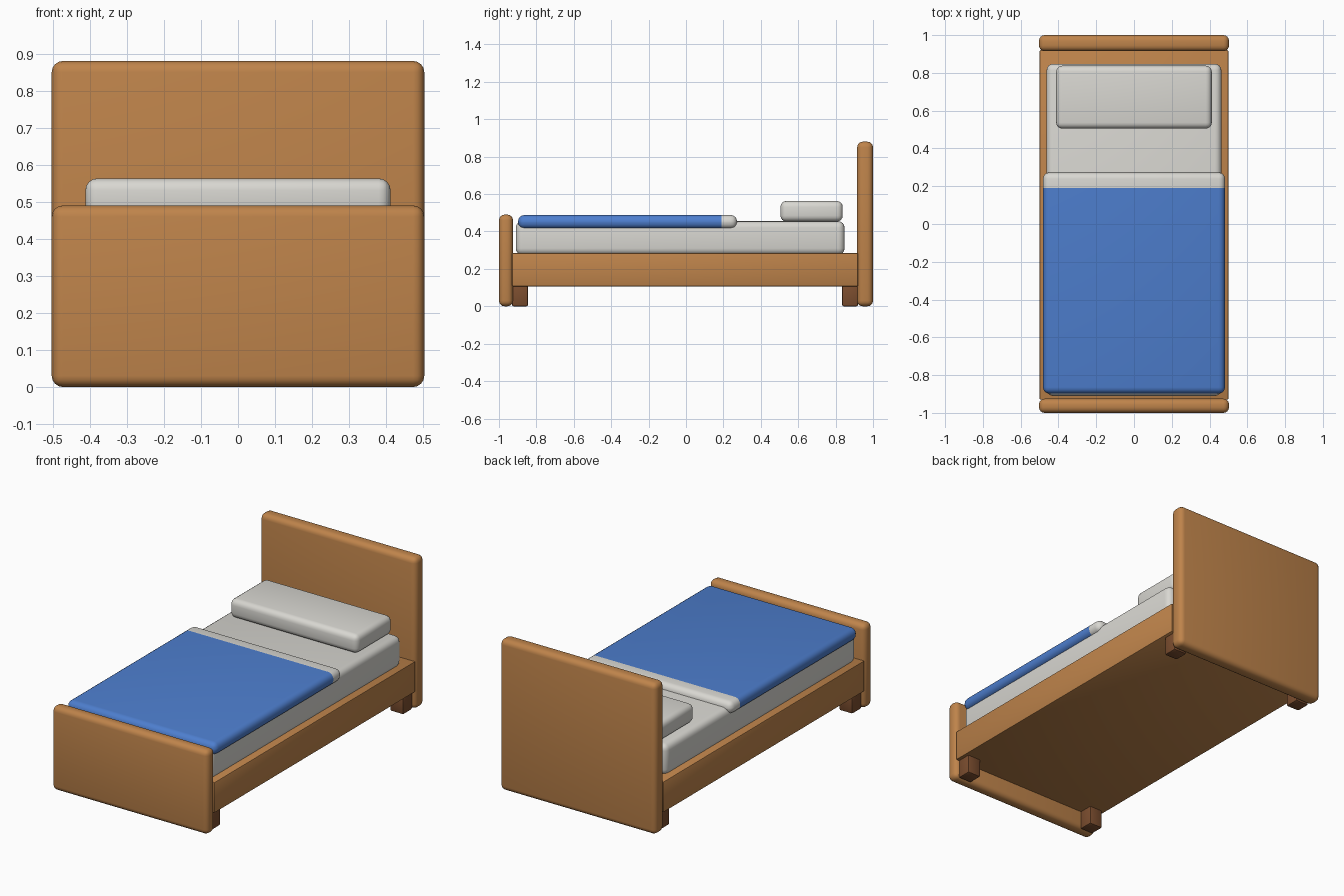
import bpy
import bmesh
import math

cube = bpy.data.objects.get("Cube")
if cube:
    bpy.data.objects.remove(cube, do_unlink=True)


def material(name, rgb):
    m = bpy.data.materials.new(name)
    m.use_nodes = True
    colour = (*rgb, 1)
    m.diffuse_color = colour
    m.node_tree.nodes["Principled BSDF"].inputs["Base Color"].default_value = colour
    return m


wood = material("warm wood", (0.52, 0.23, 0.07))
dark_wood = material("dark wood", (0.2, 0.075, 0.028))
linen = material("off white linen", (0.69, 0.68, 0.64))
blue = material("blue blanket cloth", (0.075, 0.21, 0.62))


def rounded_box(name, x, y, z, mat, radius, segments=4):
    """Box from (min, max) ranges, with rounded edges."""
    bm = bmesh.new()
    bmesh.ops.create_cube(bm, size=1)
    for v in bm.verts:
        for axis, (low, high) in enumerate((x, y, z)):
            v.co[axis] = high if v.co[axis] > 0 else low
    bmesh.ops.bevel(bm, geom=bm.edges[:], offset=radius, segments=segments,
                    profile=0.5, affect='EDGES', clamp_overlap=True)
    mesh = bpy.data.meshes.new(name)
    bm.to_mesh(mesh)
    bm.free()
    mesh.materials.append(mat)
    obj = bpy.data.objects.new(name, mesh)
    bpy.context.collection.objects.link(obj)
    bpy.ops.object.select_all(action='DESELECT')
    obj.select_set(True)
    bpy.context.view_layer.objects.active = obj
    bpy.ops.object.shade_smooth_by_angle(angle=math.radians(35))
    return obj


def centred(width):
    return (-width / 2, width / 2)


# Bedstead
rounded_box("headboard", centred(1.006), (0.915, 1), (0, 0.88), wood, 0.03)
rounded_box("footboard", centred(1.006), (-1, -0.925), (0, 0.49), wood, 0.03)
rounded_box("bed_frame", centred(1.0), (-0.93, 0.92), (0.107, 0.285), wood, 0.006, 2)

# Legs
for side, sx in (("left", 1), ("right", -1)):
    for end, y in (("front", (-0.93, -0.845)), ("back", (0.835, 0.92))):
        x = sorted((sx * 0.395, sx * 0.48))
        rounded_box(f"{end}_{side}_leg", x, y, (0, 0.115), dark_wood, 0.008, 2)

# Bedding
rounded_box("mattress", centred(0.926), (-0.91, 0.848), (0.275, 0.455), linen, 0.035)
rounded_box("pillow", centred(0.824), (0.505, 0.838), (0.453, 0.563), linen, 0.032)

# Blanket, with its upper end turned back to show the lining
blanket = rounded_box("blanket", centred(0.964), (-0.898, 0.273),
                      (0.415, 0.488), blue, 0.034)
blanket.data.materials.append(linen)
fold_y = 0.19
bm = bmesh.new()
bm.from_mesh(blanket.data)
bmesh.ops.bisect_plane(bm, geom=bm.verts[:] + bm.edges[:] + bm.faces[:],
                       plane_co=(0, fold_y, 0), plane_no=(0, 1, 0))
for face in bm.faces:
    face.material_index = int(face.calc_center_median().y > fold_y)
bm.to_mesh(blanket.data)
bm.free()
